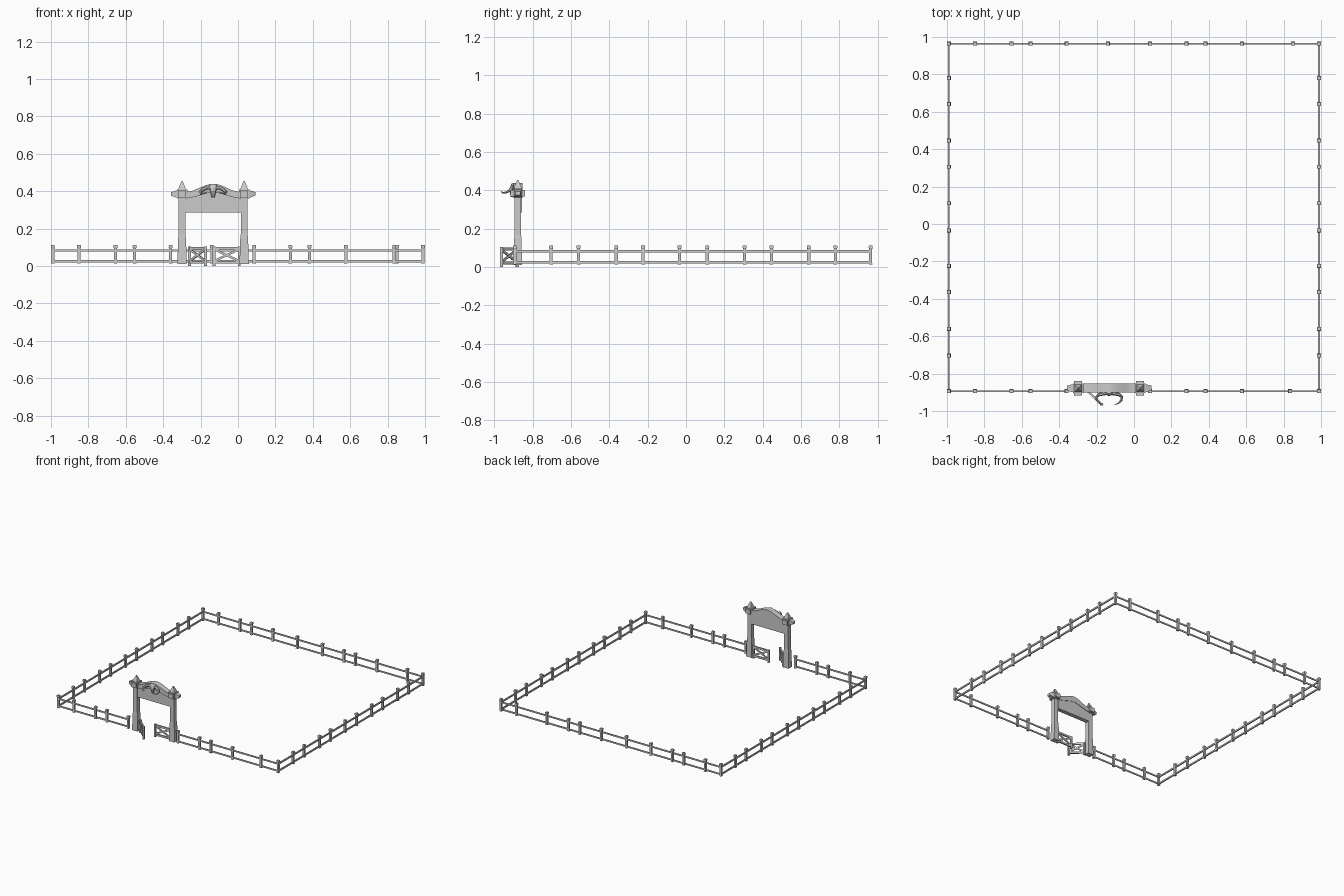
import bpy, bmesh, math
from mathutils import Vector, Matrix

if "Cube" in bpy.data.objects:
    bpy.data.objects.remove(bpy.data.objects["Cube"])


def finish(name, bm):
    bmesh.ops.recalc_face_normals(bm, faces=bm.faces)
    me = bpy.data.meshes.new(name)
    bm.to_mesh(me)
    bm.free()
    ob = bpy.data.objects.new(name, me)
    bpy.context.collection.objects.link(ob)
    return ob


def loft(bm, rings):
    """Skin a stack of equal-sized rings and cap both ends."""
    vs = [[bm.verts.new(p) for p in r] for r in rings]
    n = len(vs[0])
    for a, b in zip(vs, vs[1:]):
        for i in range(n):
            bm.faces.new((a[i], a[(i + 1) % n], b[(i + 1) % n], b[i]))
    bm.faces.new(vs[0])
    bm.faces.new(vs[-1])


def square_stack(bm, x, y, levels):
    """Square column from (z, half x, half y) levels."""
    loft(bm, [[(x + sx * hx, y + sy * hy, z) for sx, sy in ((-1, -1), (1, -1), (1, 1), (-1, 1))]
              for z, hx, hy in levels])


def bar(bm, a, b, w, h):
    """Box beam from a to b: w is sideways, h is the upright measure."""
    a, b = Vector(a), Vector(b)
    d = b - a
    m = (Matrix.Translation((a + b) / 2) @ d.to_track_quat('X', 'Z').to_matrix().to_4x4()
         @ Matrix.Diagonal((d.length, w, h, 1)))
    bmesh.ops.create_cube(bm, size=1, matrix=m)


X0, X1, Y0, Y1 = -0.99, 0.989, -0.894, 0.964
GY, GX, MID = -0.878, (-0.299, 0.033), -0.133

# fence posts with small caps
front_x = [X0, -0.85, -0.655, -0.553, -0.36, 0.086, 0.28, 0.382, 0.577, 0.835, X1]
back_x = [X0, -0.85, -0.655, -0.553, -0.36, -0.14, 0.086, 0.28, 0.382, 0.577, 0.85, X1]
side_y = [0.78, 0.641, 0.446, 0.306, 0.111, -0.034, -0.224, -0.364, -0.561, -0.704]
spots = [(x, Y0) for x in front_x] + [(x, Y1) for x in back_x]
spots += [(x, y) for x in (X0, X1) for y in side_y]
bm = bmesh.new()
for x, y in spots:
    square_stack(bm, x, y, [(0.012, 0.0095, 0.0095), (0.022, 0.008, 0.008), (0.094, 0.008, 0.008),
                            (0.1, 0.0105, 0.0105), (0.113, 0.0095, 0.0095)])
finish("fence_posts", bm)

# fence rails, open at the gateway
bm = bmesh.new()
for z in (0.025, 0.083):
    for a, b in (((X0, Y0), (-0.36, Y0)), ((0.086, Y0), (X1, Y0)), ((X0, Y1), (X1, Y1)),
                 ((X0, Y0), (X0, Y1)), ((X1, Y0), (X1, Y1))):
        bar(bm, (*a, z), (*b, z), 0.009 if a[0] == b[0] else 0.006, 0.012)
finish("fence_rails", bm)

for side, x in zip((-1, 1), GX):
    tag = "left" if side < 0 else "right"
    # gate pillar
    bm = bmesh.new()
    square_stack(bm, x, GY, [(0.01, 0.025, 0.022), (0.145, 0.021, 0.019),
                             (0.17, 0.018, 0.017), (0.37, 0.018, 0.017)])
    finish("gate_pillar_" + tag, bm)
    # capital block with short cross beam
    bm = bmesh.new()
    bmesh.ops.create_cube(bm, size=1, matrix=Matrix.Translation((x, GY, 0.385))
                          @ Matrix.Diagonal((0.056, 0.05, 0.048, 1)))
    bar(bm, (x, GY - 0.038, 0.385), (x, GY + 0.038, 0.385), 0.042, 0.036)
    finish("pillar_block_" + tag, bm)
    # pointed pillar cap
    bm = bmesh.new()
    square_stack(bm, x, GY, [(0.405, 0.022, 0.022), (0.428, 0.014, 0.014), (0.454, 0.003, 0.003)])
    finish("pillar_spire_" + tag, bm)
    # tapered beam end
    bm = bmesh.new()
    loft(bm, [[(x + side * dx, GY + sy * hy, 0.385 + sz * hz)
               for sy, sz in ((-1, -1), (1, -1), (1, 1), (-1, 1))]
              for dx, hy, hz in ((0.02, 0.022, 0.02), (0.034, 0.02, 0.018), (0.06, 0.013, 0.009))])
    finish("beam_end_" + tag, bm)


def arch(name, base, rise0, top, rise1, ya, yb):
    """Board between two bell curves across the gateway."""
    bm = bmesh.new()
    rings = []
    for i in range(25):
        u = -1 + i / 12
        c = 0.5 + 0.5 * math.cos(math.pi * u)
        lo, hi = base + rise0 * c, top + rise1 * c
        x = MID + u * 0.148
        rings.append([(x, ya, lo), (x, yb, lo), (x, yb, hi), (x, ya, hi)])
    loft(bm, rings)
    finish(name, bm)


# sign board and overhanging arched header
arch("sign_board", 0.285, 0, 0.375, 0.03, -0.890, -0.856)
arch("arch_header", 0.362, 0.03, 0.396, 0.043, -0.900, -0.853)

# horned skull ornament
bm = bmesh.new()
loft(bm, [[(MID + w * math.cos(a), y + d * math.sin(a), z)
           for a in [math.pi * k / 4 for k in range(8)]]
          for z, y, w, d in ((0.366, -0.907, 0.007, 0.008), (0.380, -0.907, 0.011, 0.011),
                             (0.400, -0.906, 0.016, 0.014), (0.416, -0.904, 0.024, 0.014),
                             (0.430, -0.902, 0.022, 0.012), (0.438, -0.901, 0.012, 0.007))])
finish("skull_ornament", bm)

horn = [(0.008, -0.904, 0.414, 0.010), (0.030, -0.907, 0.419, 0.010), (0.054, -0.912, 0.409, 0.009),
        (0.068, -0.925, 0.396, 0.007), (0.066, -0.942, 0.388, 0.006), (0.050, -0.959, 0.388, 0.004),
        (0.030, -0.966, 0.397, 0.001)]
for side in (-1, 1):
    bm = bmesh.new()
    pts = [Vector((MID + side * p[0], p[1], p[2])) for p in horn]
    rings = []
    for i, p in enumerate(pts):
        t = (pts[min(i + 1, 6)] - pts[max(i - 1, 0)]).normalized()
        n = t.cross(Vector((0, 0, 1))).normalized()
        b = t.cross(n)
        rings.append([p + horn[i][3] * (n * math.cos(k * math.pi / 3) + b * math.sin(k * math.pi / 3))
                      for k in range(6)])
    loft(bm, rings)
    finish("horn_left" if side < 0 else "horn_right", bm)

# gate leaves: left swung outward, right closed
for name, hinge, tip in (("gate_leaf_left", (-0.259, -0.884), (-0.174, -0.963)),
                         ("gate_leaf_right", (0.007, -0.879), (-0.128, -0.879))):
    bm = bmesh.new()
    for p in (hinge, tip):
        bar(bm, (*p, 0.0), (*p, 0.104), 0.014, 0.014)
    for z in (0.020, 0.094):
        bar(bm, (*hinge, z), (*tip, z), 0.011, 0.015)
    for za, zb in ((0.026, 0.09), (0.09, 0.026)):
        bar(bm, (*hinge, za), (*tip, zb), 0.008, 0.012)
    finish(name, bm)
